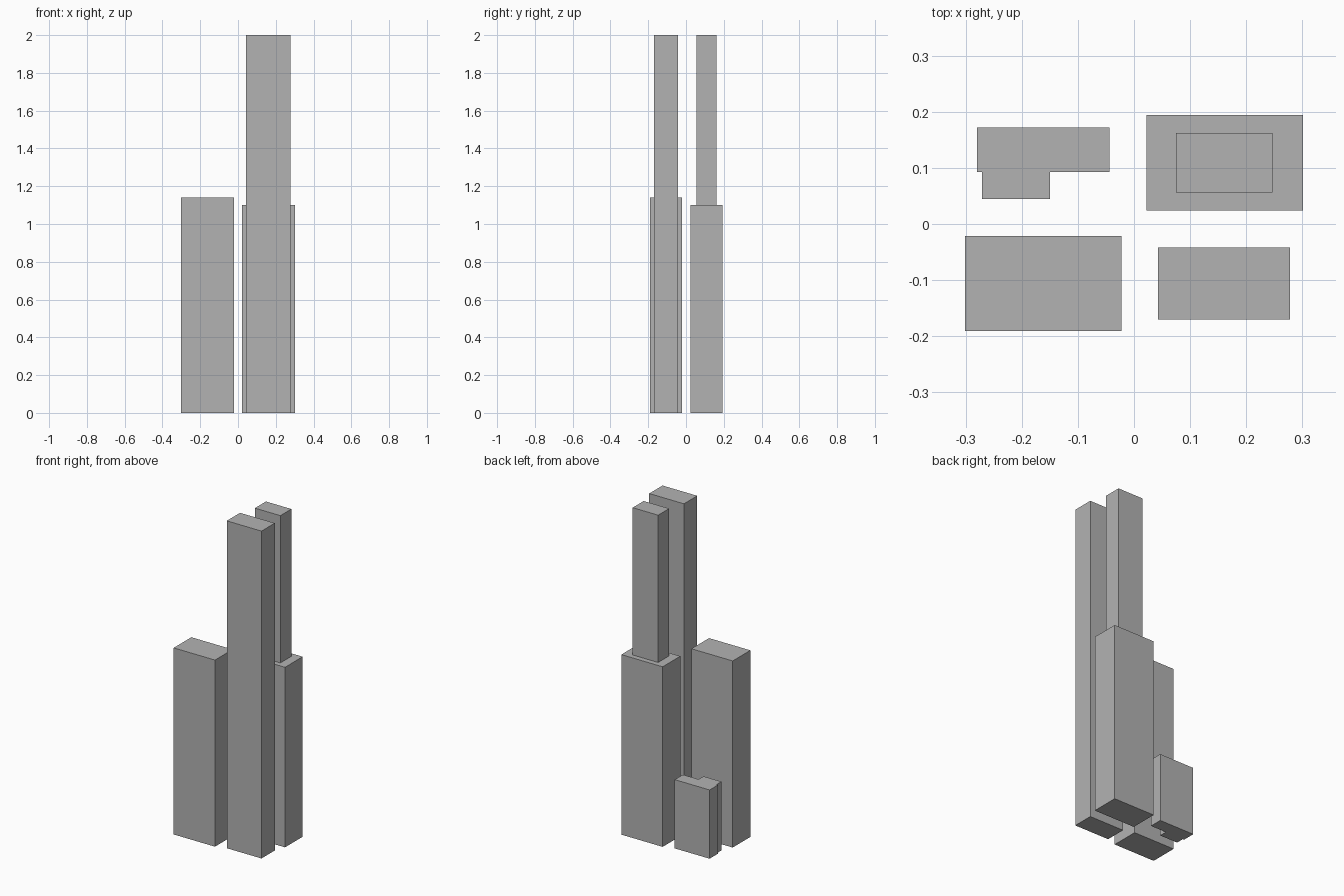
import bpy
import bmesh

cube = bpy.data.objects.get("Cube")
if cube:
    bpy.data.objects.remove(cube, do_unlink=True)

# Single concrete grey
grey = bpy.data.materials.new("concrete_grey")
grey.use_nodes = True
grey.diffuse_color = (0.45, 0.45, 0.45, 1)
grey.node_tree.nodes["Principled BSDF"].inputs["Base Color"].default_value = (0.45, 0.45, 0.45, 1)


def prism(name, outline, z0, z1):
    """Extrude a counter-clockwise floor plan from z0 to z1."""
    bm = bmesh.new()
    base = bm.faces.new([bm.verts.new((x, y, z0)) for x, y in outline])
    top = bmesh.ops.extrude_face_region(bm, geom=[base], use_keep_orig=True)["geom"]
    verts = [g for g in top if isinstance(g, bmesh.types.BMVert)]
    bmesh.ops.translate(bm, verts=verts, vec=(0, 0, z1 - z0))
    bmesh.ops.recalc_face_normals(bm, faces=bm.faces)
    mesh = bpy.data.meshes.new(name)
    bm.to_mesh(mesh)
    bm.free()
    mesh.materials.append(grey)
    obj = bpy.data.objects.new(name, mesh)
    bpy.context.collection.objects.link(obj)
    return obj


def block(name, x0, x1, y0, y1, z0, z1):
    return prism(name, [(x0, y0), (x1, y0), (x1, y1), (x0, y1)], z0, z1)


# Front pair of buildings
block("front_right_block", -0.301, -0.022, -0.191, -0.021, 0, 1.14)
block("front_left_tower", 0.043, 0.278, -0.17, -0.042, 0, 2)

# Rear stepped tower: wide podium with a slimmer upper shaft
block("rear_podium", 0.022, 0.301, 0.024, 0.194, 0, 1.1)
block("rear_upper_shaft", 0.075, 0.247, 0.056, 0.162, 1.1, 2)

# Low rear building with an L-shaped plan
plan = [(-0.28, 0.172), (-0.28, 0.093), (-0.271, 0.093), (-0.271, 0.045),
        (-0.15, 0.045), (-0.15, 0.093), (-0.044, 0.093), (-0.044, 0.172)]
prism("low_rear_building", plan, 0, 0.42)
